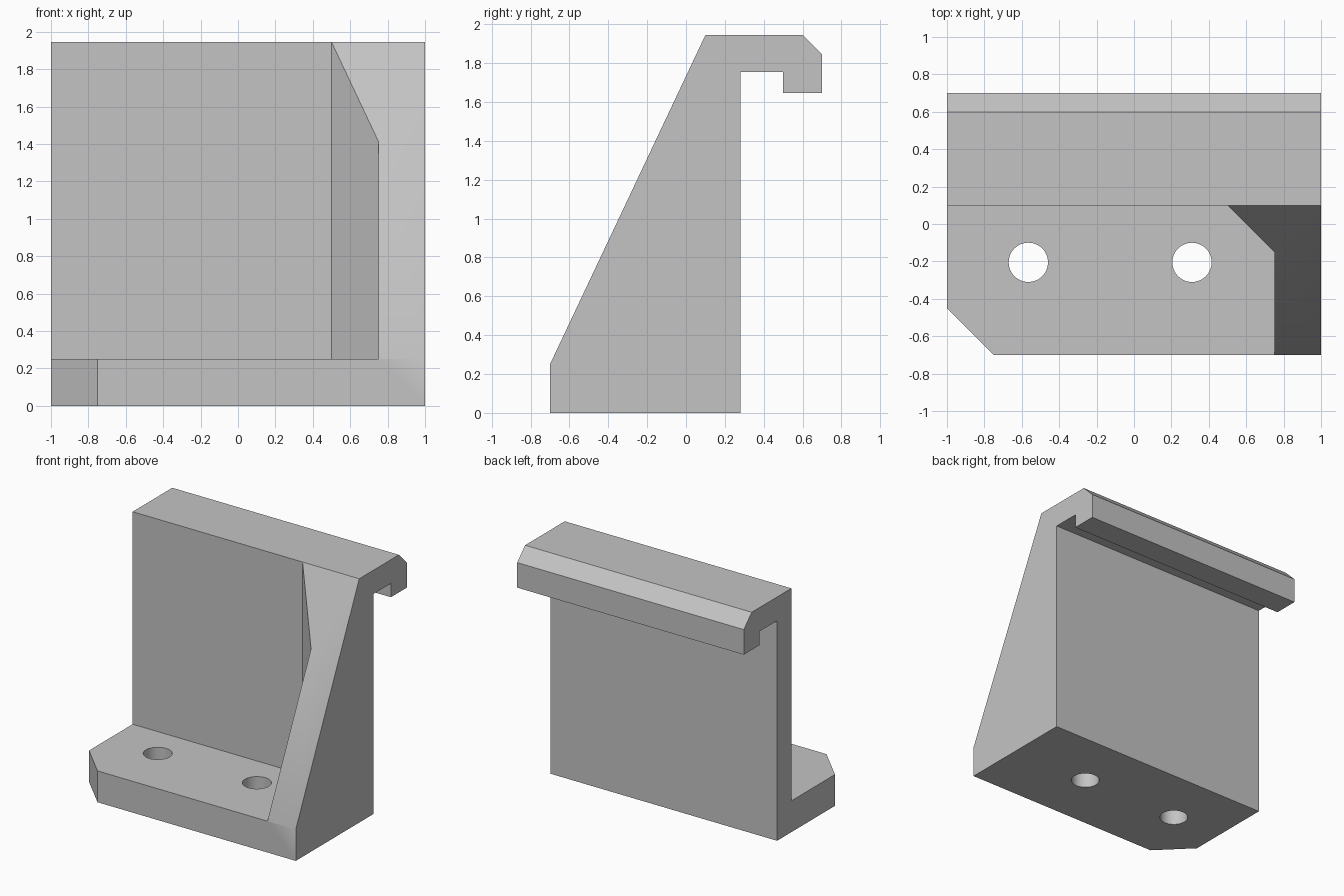
import bpy, bmesh, math
from mathutils import Vector

cube = bpy.data.objects.get("Cube")
if cube:
    bpy.data.objects.remove(cube, do_unlink=True)

grey = bpy.data.materials.new("plain grey")
grey.use_nodes = True
COLOUR = (0.55, 0.55, 0.55, 1)
grey.diffuse_color = COLOUR
grey.node_tree.nodes["Principled BSDF"].inputs["Base Color"].default_value = COLOUR

TOP, BASE_TOP, FRONT, WALL_FRONT, WALL_BACK = 1.945, 0.25, -0.7, 0.1, 0.28


def prism(name, outline, offset, cut=None):
    """Extrude an outline along offset, optionally trimming it with a plane."""
    bm = bmesh.new()
    face = bm.faces.new([bm.verts.new(p) for p in outline])
    grown = bmesh.ops.extrude_face_region(bm, geom=[face], use_keep_orig=True)
    new = [v for v in grown["geom"] if isinstance(v, bmesh.types.BMVert)]
    bmesh.ops.translate(bm, verts=new, vec=offset)
    if cut:
        point, normal = cut
        res = bmesh.ops.bisect_plane(bm, geom=bm.verts[:] + bm.edges[:] + bm.faces[:],
                                     plane_co=point, plane_no=normal, clear_outer=True)
        edges = [e for e in res["geom_cut"] if isinstance(e, bmesh.types.BMEdge)]
        bmesh.ops.contextual_create(bm, geom=edges)
    bmesh.ops.recalc_face_normals(bm, faces=bm.faces[:])
    mesh = bpy.data.meshes.new(name)
    bm.to_mesh(mesh)
    bm.free()
    mesh.materials.append(grey)
    obj = bpy.data.objects.new(name, mesh)
    bpy.context.collection.objects.link(obj)
    return obj


def combine(target, tool, operation):
    """Apply a boolean and remove the tool object."""
    mod = target.modifiers.new("boolean", "BOOLEAN")
    mod.operation, mod.solver, mod.object = operation, "EXACT", tool
    bpy.context.view_layer.objects.active = target
    bpy.ops.object.modifier_apply(modifier=mod.name)
    bpy.data.objects.remove(tool, do_unlink=True)


# Wall with the hooked lip along its top
profile = [(WALL_FRONT, 0), (WALL_FRONT, TOP), (0.6, TOP), (0.7, 1.845), (0.7, 1.645),
           (0.5, 1.645), (0.5, 1.755), (WALL_BACK, 1.755), (WALL_BACK, 0)]
bracket = prism("hook_bracket", [(-1, y, z) for y, z in profile], (2, 0, 0))

# Base plate with one clipped corner
plan = [(-1, WALL_BACK), (-1, -0.45), (-0.75, FRONT), (1, FRONT), (1, WALL_BACK)]
base = prism("base_plate", [(x, y, 0) for x, y in plan], (0, 0, BASE_TOP))

# Sloping side gusset with a diagonal inner corner
plan = [(0.75, FRONT), (1, FRONT), (1, WALL_FRONT), (0.5, WALL_FRONT), (0.75, -0.15)]
slope = (Vector((0, FRONT, BASE_TOP)),
         Vector((0, BASE_TOP - TOP, WALL_FRONT - FRONT)).normalized())
gusset = prism("side_gusset", [(x, y, 0) for x, y in plan], (0, 0, 2.5), slope)

combine(bracket, base, "UNION")
combine(bracket, gusset, "UNION")

# Bolt holes through the base
for x in (-0.565, 0.31):
    circle = [(x + 0.105 * math.cos(i * math.tau / 48),
               -0.205 + 0.105 * math.sin(i * math.tau / 48), -0.1) for i in range(48)]
    combine(bracket, prism("bolt_hole", circle, (0, 0, 0.45)), "DIFFERENCE")

bpy.ops.object.select_all(action="DESELECT")
bracket.select_set(True)
bpy.context.view_layer.objects.active = bracket
bpy.ops.object.shade_smooth_by_angle(angle=math.radians(30))
